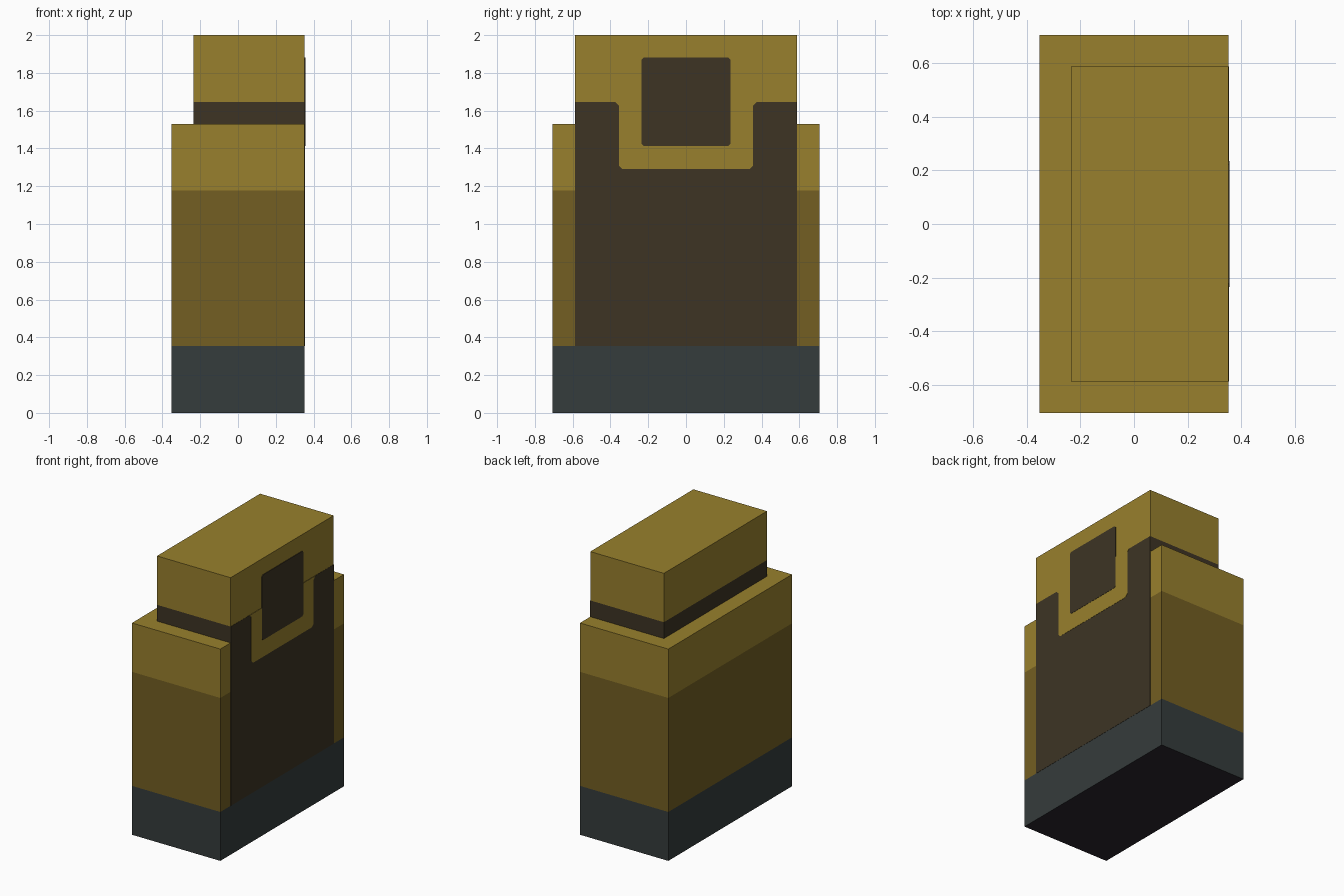
import bpy, bmesh
from mathutils import Vector

if "Cube" in bpy.data.objects:
    bpy.data.objects.remove(bpy.data.objects["Cube"])

U = 2 / 17  # the model sits on a 17-step height grid


def material(name, rgb):
    m = bpy.data.materials.new(name)
    lin = [(c / 255 / 12.92) if c / 255 <= 0.04045 else ((c / 255 + 0.055) / 1.055) ** 2.4 for c in rgb]
    m.diffuse_color = (*lin, 1)
    m.use_nodes = True
    m.node_tree.nodes["Principled BSDF"].inputs["Base Color"].default_value = m.diffuse_color
    return m


GOLD = material("gold", (152, 128, 45))
DARK_GOLD = material("dark gold", (115, 94, 34))
BROWN = material("dark brown", (61, 52, 36))
SLATE = material("slate", (53, 60, 60))
UNDER = material("underside black", (42, 37, 45))


def finish(bm, name, mats):
    bmesh.ops.recalc_face_normals(bm, faces=bm.faces)
    me = bpy.data.meshes.new(name)
    bm.to_mesh(me)
    bm.free()
    for m in mats:
        me.materials.append(m)
    ob = bpy.data.objects.new(name, me)
    bpy.context.collection.objects.link(ob)
    return ob


def banded_box(name, lo, hi, cuts, mats, under=None):
    """Box sliced at the heights in cuts, one material per band."""
    bm = bmesh.new()
    bmesh.ops.create_cube(bm, size=1)
    lo, hi = Vector(lo), Vector(hi)
    for v in bm.verts:
        v.co = Vector([lo[i] + (v.co[i] + 0.5) * (hi[i] - lo[i]) for i in range(3)])
    for z in cuts:
        bmesh.ops.bisect_plane(bm, geom=bm.verts[:] + bm.edges[:] + bm.faces[:],
                               plane_co=(0, 0, z), plane_no=(0, 0, 1))
    bm.normal_update()
    for f in bm.faces:
        f.material_index = sum(f.calc_center_median().z > z for z in cuts)
        if under and f.normal.z < -0.5:
            f.material_index = len(mats)
    return finish(bm, name, mats + ([under] if under else []))


def plate(name, half, thick, mat):
    """Thin plate on the right face, from a (y, z) half outline mirrored in y."""
    outline = half + [(-y, z) for y, z in reversed(half)]
    bm = bmesh.new()
    face = bm.faces.new([bm.verts.new((3 * U, y, z)) for y, z in outline])
    ext = bmesh.ops.extrude_face_region(bm, geom=[face])
    bmesh.ops.translate(bm, vec=(thick, 0, 0),
                        verts=[g for g in ext["geom"] if isinstance(g, bmesh.types.BMVert)])
    return finish(bm, name, [mat])


# Main body with slate base and two gold bands
banded_box("body", (-3 * U, -6 * U, 0), (3 * U, 6 * U, 13 * U),
           [3 * U, 10 * U], [SLATE, DARK_GOLD, GOLD], UNDER)

# Raised block on top, flush with the right side
banded_box("top_block", (-2 * U, -5 * U, 13 * U), (3 * U, 5 * U, 17 * U),
           [14 * U], [BROWN, GOLD])

# Large dark panel on the right side
plate("side_panel", [(5 * U, 3 * U), (5 * U, 14 * U)], 0.0015, BROWN)

# Gold tab dipping into the panel, with clipped corners
c = 0.02
w, b, t = 0.355, 1.29, 14 * U
plate("side_tab", [(w - c, b), (w, b + c), (w, t - c), (w + c, t)], 0.003, GOLD)

# Dark square window
w, b, t, c = 2 * U, 12 * U, 16 * U, 0.012
plate("side_window", [(w - c, b), (w, b + c), (w, t - c), (w - c, t)], 0.0045, BROWN)
